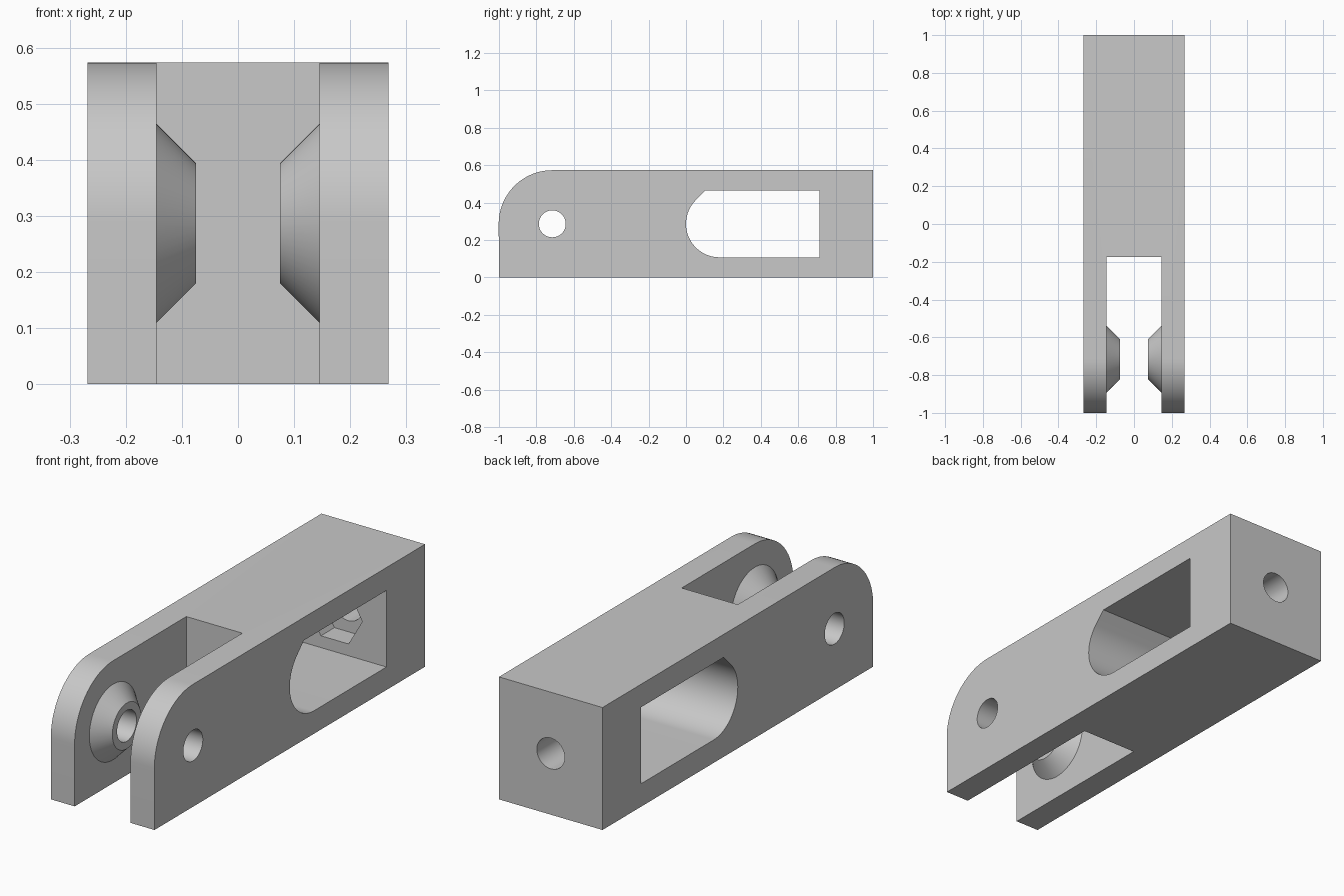
import bpy
import bmesh
from math import pi, sin, cos, radians
from mathutils import Matrix, Vector

if "Cube" in bpy.data.objects:
    bpy.data.objects.remove(bpy.data.objects["Cube"], do_unlink=True)

HALF_W, HEIGHT = 0.268, 0.573
MID_Z = HEIGHT / 2
PIVOT_Y = -0.715
WALL_Y = 0.715      # rear wall of the side window
SLOT_X = 0.145      # half width of the fork gap
HOLE_R = 0.072

grey = bpy.data.materials.new("light grey")
grey.use_nodes = True
grey.diffuse_color = (0.58, 0.58, 0.58, 1)
grey.node_tree.nodes["Principled BSDF"].inputs["Base Color"].default_value = (0.58, 0.58, 0.58, 1)


def finish(name, bm):
    bmesh.ops.recalc_face_normals(bm, faces=bm.faces)
    mesh = bpy.data.meshes.new(name)
    bm.to_mesh(mesh)
    bm.free()
    mesh.materials.append(grey)
    obj = bpy.data.objects.new(name, mesh)
    bpy.context.collection.objects.link(obj)
    return obj


def arc(cy, cz, r, start, end, steps):
    angles = [radians(start + (end - start) * i / steps) for i in range(steps + 1)]
    return [(cy + r * cos(a), cz + r * sin(a)) for a in angles]


def extrude_side(name, profile, half):
    """Extrude a (y, z) outline across x."""
    bm = bmesh.new()
    face = bm.faces.new([bm.verts.new((-half, y, z)) for y, z in profile])
    moved = bmesh.ops.extrude_face_region(bm, geom=[face])["geom"]
    bmesh.ops.translate(bm, vec=(2 * half, 0, 0),
                        verts=[v for v in moved if isinstance(v, bmesh.types.BMVert)])
    return finish(name, bm)


def round_bar(name, start, end, r1, r2, sides=64):
    """Cylinder, cone or prism running from start to end."""
    start, end = Vector(start), Vector(end)
    turn = (end - start).to_track_quat('Z', 'Y').to_matrix().to_4x4()
    bm = bmesh.new()
    bmesh.ops.create_cone(bm, cap_ends=True, segments=sides, radius1=r1, radius2=r2,
                          depth=(end - start).length,
                          matrix=Matrix.Translation((start + end) / 2) @ turn)
    return finish(name, bm)


def combine(target, other, operation):
    mod = target.modifiers.new(other.name, 'BOOLEAN')
    mod.operation, mod.object, mod.solver = operation, other, 'EXACT'
    bpy.context.view_layer.objects.active = target
    bpy.ops.object.modifier_apply(modifier=mod.name)
    bpy.data.objects.remove(other, do_unlink=True)


# Bar with a rounded upper front corner
outline = arc(PIVOT_Y, MID_Z, MID_Z, 180, 90, 24) + [(1, HEIGHT), (1, 0), (-1, 0)]
body = extrude_side("clevis_body", outline, HALF_W)

# Fork gap
gap = [(-1.2, -0.2), (-0.175, -0.2), (-0.175, 0.8), (-1.2, 0.8)]
combine(body, extrude_side("fork_gap", gap, SLOT_X), 'DIFFERENCE')

# Conical bosses facing each other, rooted inside the arms
for side in (-1, 1):
    boss = round_bar("boss", (side * 0.2, PIVOT_Y, MID_Z), (side * 0.075, PIVOT_Y, MID_Z),
                     0.232, 0.107)
    combine(body, boss, 'UNION')

# Pivot hole through both arms
combine(body, round_bar("pivot_hole", (-0.5, PIVOT_Y, MID_Z), (0.5, PIVOT_Y, MID_Z),
                        HOLE_R, HOLE_R), 'DIFFERENCE')

# Teardrop-ended side window
R = 0.179
window = arc(R, MID_Z, R, 135, 270, 36)
window += [(WALL_Y, MID_Z - R), (WALL_Y, MID_Z + R), (0.104, MID_Z + R)]
combine(body, extrude_side("side_window", window, 0.5), 'DIFFERENCE')

# Rear bolt hole and hexagonal nut pocket
combine(body, round_bar("bolt_hole", (0, 0.6, MID_Z), (0, 1.2, MID_Z), HOLE_R, HOLE_R),
        'DIFFERENCE')
bm = bmesh.new()
hexagon = [bm.verts.new((0.143 * cos(i * pi / 3), 0.6, MID_Z + 0.143 * sin(i * pi / 3)))
           for i in range(6)]
moved = bmesh.ops.extrude_face_region(bm, geom=[bm.faces.new(hexagon)])["geom"]
bmesh.ops.translate(bm, vec=(0, 0.215, 0),
                    verts=[v for v in moved if isinstance(v, bmesh.types.BMVert)])
combine(body, finish("nut_pocket", bm), 'DIFFERENCE')

# Smooth the round surfaces, keep corners sharp
bpy.ops.object.select_all(action='DESELECT')
body.select_set(True)
bpy.context.view_layer.objects.active = body
bpy.ops.object.shade_smooth_by_angle(angle=radians(25))
